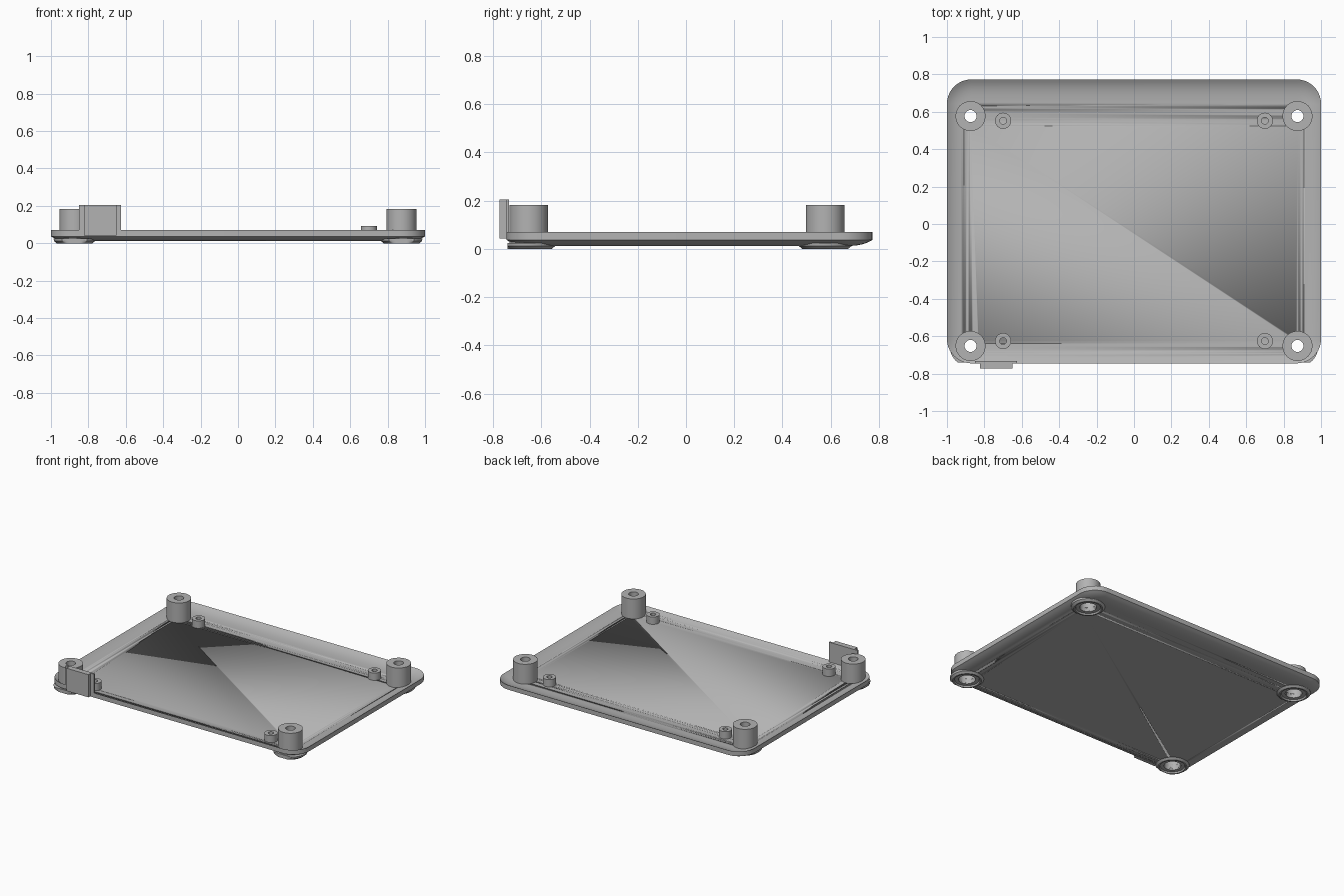
import bpy, bmesh
from math import cos, sin, pi

cube = bpy.data.objects.get("Cube")
if cube:
    bpy.data.objects.remove(cube, do_unlink=True)

grey = bpy.data.materials.new("plain_grey")
grey.use_nodes = True
grey.diffuse_color = (0.45, 0.45, 0.45, 1)
grey.node_tree.nodes["Principled BSDF"].inputs["Base Color"].default_value = (0.45, 0.45, 0.45, 1)

X0, X1, Y0, Y1 = -1.0, 1.0, -0.745, 0.773   # tray outline
CORNER, SLOPE = 0.13, 0.12                  # corner radius, width of curved border


def finish(name, bm, smooth=True):
    bmesh.ops.recalc_face_normals(bm, faces=bm.faces)
    mesh = bpy.data.meshes.new(name)
    bm.to_mesh(mesh)
    bm.free()
    obj = bpy.data.objects.new(name, mesh)
    bpy.context.collection.objects.link(obj)
    mesh.materials.append(grey)
    bpy.ops.object.select_all(action='DESELECT')
    bpy.context.view_layer.objects.active = obj
    obj.select_set(True)
    if smooth:
        bpy.ops.object.shade_smooth_by_angle(angle=0.6)
    return obj


def bridge(bm, a, b):
    n = len(a)
    for i in range(n):
        bm.faces.new((a[i], a[(i + 1) % n], b[(i + 1) % n], b[i]))


def rounded_ring(bm, inset, z, steps=10):
    r = CORNER - inset
    verts = []
    for k, (sx, sy) in enumerate(((1, 1), (-1, 1), (-1, -1), (1, -1))):
        cx = X1 - CORNER if sx > 0 else X0 + CORNER
        cy = Y1 - CORNER if sy > 0 else Y0 + CORNER
        for i in range(steps + 1):
            a = (k + i / steps) * pi / 2
            verts.append(bm.verts.new((cx + r * cos(a), cy + r * sin(a), z)))
    return verts


def lathe(name, profile, x, y, closed=True, sides=48):
    """Turn a closed (radius, height) profile around a vertical axis."""
    bm = bmesh.new()
    rings = [[bm.verts.new((x + r * cos(2 * pi * i / sides),
                            max(y + r * sin(2 * pi * i / sides), Y0 + 0.005), z))
              for i in range(sides)] for r, z in profile]
    for a, b in zip(rings, rings[1:]):
        bridge(bm, a, b)
    if closed:
        bridge(bm, rings[-1], rings[0])
    else:
        bm.faces.new(rings[0])
        bm.faces.new(rings[-1])
    return finish(name, bm)


def box(name, x0, x1, y0, y1, z0, z1):
    bm = bmesh.new()
    bmesh.ops.create_cube(bm, size=1)
    for v in bm.verts:
        v.co = (x1 if v.co.x > 0 else x0, y1 if v.co.y > 0 else y0, z1 if v.co.z > 0 else z0)
    return finish(name, bm, smooth=False)


# Shallow tray: curved underside and a matching curved upper side
bm = bmesh.new()
under = [(SLOPE * t / 8, 0.012 + 0.025 * (1 - t / 8) ** 3) for t in range(8, -1, -1)]
upper = [(inset, z + 0.033 - 0.006 * inset / SLOPE) for inset, z in reversed(under)]
rings = [rounded_ring(bm, i, z) for i, z in under + upper]
for a, b in zip(rings, rings[1:]):
    bridge(bm, a, b)
bm.faces.new(rings[0])
bm.faces.new(rings[-1])
tray = finish("tray", bm)

# Screw bosses with counterbored holes and ring feet
bosses = [(sx * 0.874, y) for sx in (-1, 1) for y in (-0.652, 0.577)]
BOSS = [(0.08, 0.025), (0.08, 0.182), (0.032, 0.182), (0.032, 0.14), (0.055, 0.14), (0.055, 0.025)]
FOOT = [(0.112, 0.025), (0.11, 0.012), (0.095, 0), (0.085, 0), (0.08, 0.01), (0.055, 0.01), (0.055, 0.025)]
for x, y in bosses:
    side = ("left" if x > 0 else "right") + ("_front" if y < 0 else "_back")
    cutter = lathe("hole_cutter", [(0.055, -0.1), (0.055, 0.1)], x, y, closed=False)
    mod = tray.modifiers.new("hole", 'BOOLEAN')
    mod.operation, mod.object, mod.solver = 'DIFFERENCE', cutter, 'EXACT'
    bpy.context.view_layer.objects.active = tray
    bpy.ops.object.modifier_apply(modifier=mod.name)
    bpy.data.objects.remove(cutter, do_unlink=True)
    lathe("boss_" + side, BOSS, x, y)
    lathe("foot_" + side, FOOT, x, y)

# Small board posts with blind pilot holes
POST = [(0.043, 0.03), (0.043, 0.092), (0.018, 0.092), (0.018, 0.03)]
for x in (-0.7, 0.7):
    for y in (-0.626, 0.552):
        side = ("left" if x > 0 else "right") + ("_front" if y < 0 else "_back")
        lathe("post_" + side, POST, x, y)

# Port cover on the front edge: wide backing plate and raised block
box("cover_backing", -0.85, -0.625, -0.745, -0.733, 0.05, 0.205)
box("cover_block", -0.823, -0.65, -0.7725, -0.74, 0.042, 0.205)
